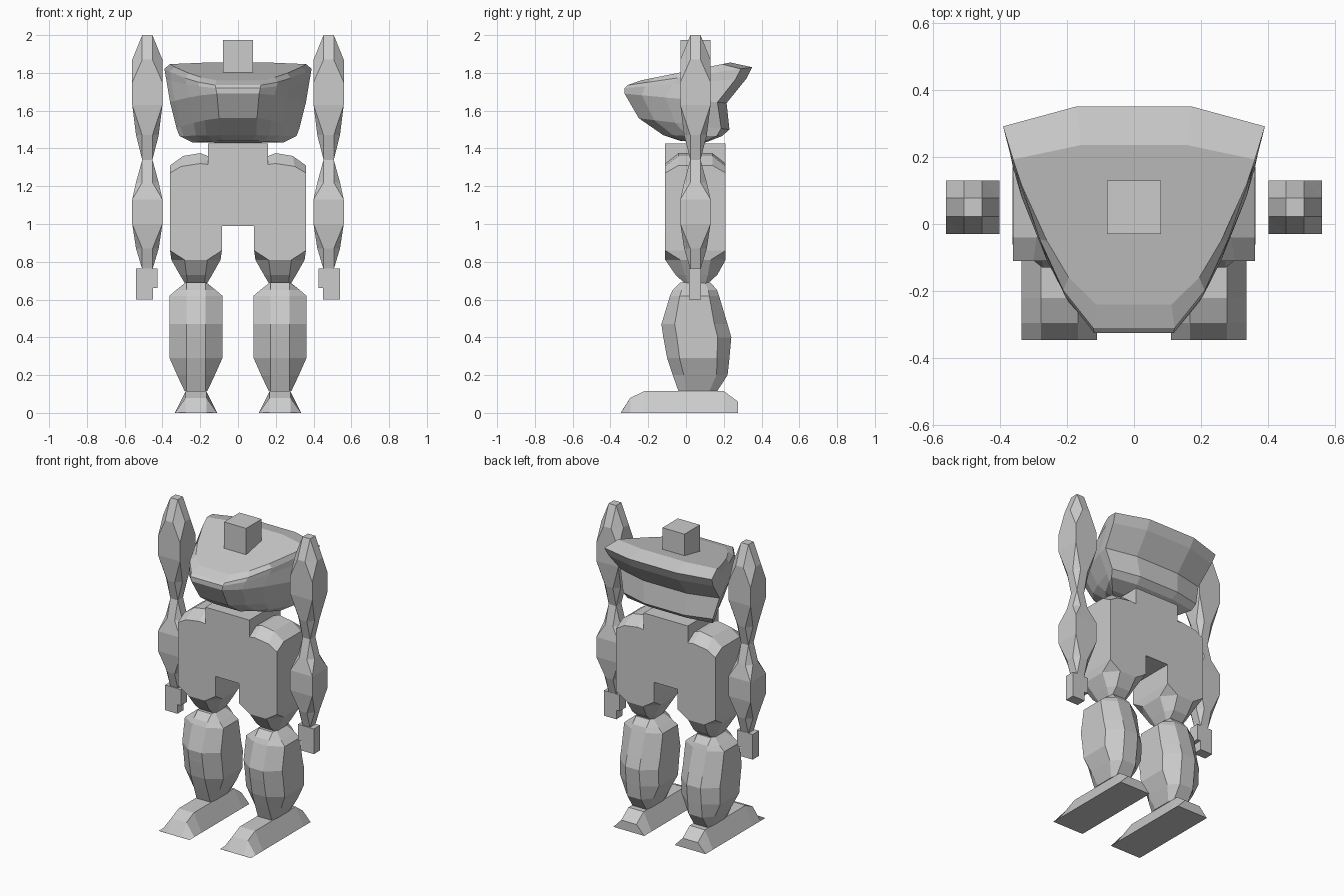
import bpy, bmesh

if "Cube" in bpy.data.objects:
    bpy.data.objects.remove(bpy.data.objects["Cube"])

grey = bpy.data.materials.new("light_grey")
grey.diffuse_color = (0.6, 0.6, 0.6, 1)
grey.use_nodes = True
grey.node_tree.nodes["Principled BSDF"].inputs["Base Color"].default_value = grey.diffuse_color


def finish(bm, name):
    bmesh.ops.remove_doubles(bm, verts=bm.verts, dist=0.0005)
    bmesh.ops.recalc_face_normals(bm, faces=bm.faces)
    me = bpy.data.meshes.new(name)
    bm.to_mesh(me)
    bm.free()
    me.materials.append(grey)
    ob = bpy.data.objects.new(name, me)
    bpy.context.collection.objects.link(ob)
    return ob


def loft(name, rings):
    """Skin equal-length closed rings of points and cap both ends."""
    bm = bmesh.new()
    vs = [[bm.verts.new(p) for p in r] for r in rings]
    n = len(vs[0])
    for a, b in zip(vs, vs[1:]):
        for i in range(n):
            j = (i + 1) % n
            bm.faces.new((a[i], a[j], b[j], b[i]))
    bm.faces.new(vs[0])
    bm.faces.new(vs[-1])
    return finish(bm, name)


def box(name, x0, x1, y0, y1, z0, z1):
    return loft(name, [[(x0, y0, z), (x1, y0, z), (x1, y1, z), (x0, y1, z)] for z in (z0, z1)])


def octagon(cx, hw, y0, y1, z, flat_x, flat_y):
    """Chamfered rectangle; flat_x and flat_y are half lengths of the uncut edges."""
    cy, hy = (y0 + y1) / 2, (y1 - y0) / 2
    pts = [(-flat_x, -hy), (flat_x, -hy), (hw, -flat_y), (hw, flat_y),
           (flat_x, hy), (-flat_x, hy), (-hw, flat_y), (-hw, -flat_y)]
    return [(cx + x, cy + y, z) for x, y in pts]


# head block
box("head", -.08, .08, -.03, .13, 1.78, 1.975)

# chest: tilted rings, narrow at the front and wide at the back
outline = [(.44, 0), (1, .09), (.93, .25), (.72, .6), (.54, .83), (.31, 1)]
outline += [(-x, t) for x, t in reversed(outline)]
chest_rings = [  # front y, back y, half width, front z, back z
    (-.03, .10, .24, 1.44, 1.43), (-.12, .19, .31, 1.47, 1.465),
    (-.25, .23, .325, 1.56, 1.50), (-.325, .215, .36, 1.69, 1.64),
    (-.325, .32, .38, 1.72, 1.77), (-.31, .35, .39, 1.735, 1.83),
    (-.24, .235, .36, 1.76, 1.855)]
loft("chest", [[(x * w, yb + (yf - yb) * t, zb + (zf - zb) * t) for x, t in outline]
               for yf, yb, w, zf, zb in chest_rings])

# waist block and pelvis body with rounded shoulders
box("waist", -.16, .16, -.11, .21, 1.25, 1.425)
low = [(.36, 1.27), (.30, 1.305), (.2, 1.32), (.16, 1.315)]
high = [(.36, 1.31), (.29, 1.36), (.2, 1.375), (.16, 1.36)]


def body_ring(top, y):
    half = [(.085, .99), (.085, .86), (.36, .86)] + top
    pts = half + [(-x, z) for x, z in reversed(half)]
    return [(x, y, z) for x, z in pts]


loft("pelvis", [body_ring(low, -.11), body_ring(high, -.04),
                body_ring(high, .14), body_ring(low, .21)])

# arm facets: (z, half width, flat half width); flat equal to width is a square
a, m, b = .027, .06, .08
arm = [(1.34, a, a), (1.47, m, a), (1.63, b, b), (1.75, b, b), (1.87, b, a), (2.0, a, a)]
fore = [(.76, a, a), (.87, m, a), (1.0, b, b), (1.13, b, b), (1.22, m, a), (1.34, a, a)]

for side, s in (("left", -1), ("right", 1)):
    cx = s * .48
    for part, prof in (("upper_arm", arm), ("forearm", fore)):
        loft(f"{side}_{part}", [octagon(cx, h, .05 - h, .05 + h, z, f, f) for z, h, f in prof])

    # hand with a short thumb on the inside
    hand = [(.425, .66), (.45, .66), (.45, .6), (.54, .6), (.54, .765), (.425, .765)]
    loft(f"{side}_hand", [[(s * x, y, z) for x, z in hand] for y in (.015, .08)])

    # hip taper below the pelvis
    c = s * .2225
    loft(f"{side}_hip", [
        octagon(c, .1375, -.11, .21, .86, .1375, .16),
        octagon(c, .13, -.11, .21, .81, .06, .08),
        octagon(c, .085, -.055, .165, .73, .05, .06),
        octagon(c, .055, 0, .11, .68, .045, .045)])

    # faceted leg
    leg = [(.69, .055, -.03, .13), (.65, .105, -.07, .165), (.62, .14, -.085, .175),
           (.47, .14, -.13, .22), (.40, .14, -.12, .24), (.29, .14, -.1, .23),
           (.20, .1, -.07, .22), (.115, .06, -.04, .165)]
    loft(f"{side}_leg", [octagon(c, hw, y0, y1, z, .05, (y1 - y0) * .3)
                         for z, hw, y0, y1 in leg])

    # wedge foot
    foot = [(-.345, .002), (-.295, .08), (-.22, .115), (.2, .115), (.275, .06)]
    loft(f"{side}_foot", [[(c - .112, y, 0), (c + .112, y, 0), (c + .055, y, h), (c - .055, y, h)]
                          for y, h in foot])
